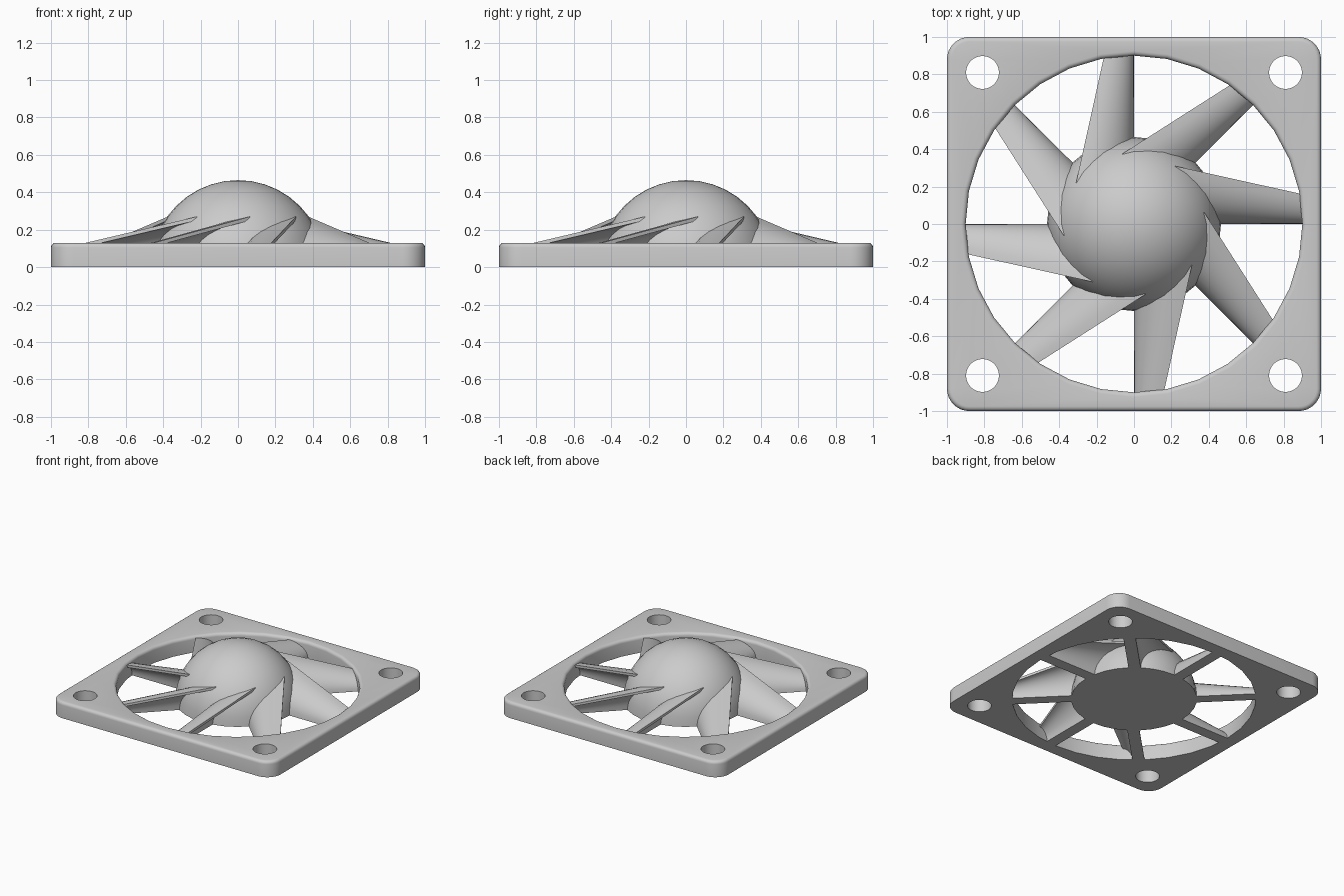
import bpy, bmesh, math
from math import sin, cos, pi
from mathutils import Matrix

cube = bpy.data.objects.get("Cube")
if cube:
    bpy.data.objects.remove(cube, do_unlink=True)

GREY = (0.6, 0.6, 0.6, 1.0)
mat = bpy.data.materials.new("light grey")
mat.use_nodes = True
mat.diffuse_color = GREY
mat.node_tree.nodes["Principled BSDF"].inputs["Base Color"].default_value = GREY

HEIGHT = 0.13        # frame thickness
HUB_R = 0.465        # dome radius
BLADES = 8


def finish(bm, name):
    """Turn a bmesh into a smooth shaded object with crisp edges."""
    bmesh.ops.recalc_face_normals(bm, faces=bm.faces[:])
    mesh = bpy.data.meshes.new(name)
    bm.to_mesh(mesh)
    bm.free()
    mesh.materials.append(mat)
    ob = bpy.data.objects.new(name, mesh)
    bpy.context.collection.objects.link(ob)
    bpy.ops.object.select_all(action='DESELECT')
    ob.select_set(True)
    bpy.context.view_layer.objects.active = ob
    bpy.ops.object.shade_smooth_by_angle(angle=math.radians(35))
    return ob


def circle(cx, cy, r, n=32):
    return [(cx + r * cos(2 * pi * i / n), cy + r * sin(2 * pi * i / n)) for i in range(n)]


def rounded_square(half, r, steps=8):
    pts = []
    for q, (sx, sy) in enumerate([(1, 1), (-1, 1), (-1, -1), (1, -1)]):
        for i in range(steps + 1):
            a = (q + i / steps) * pi / 2
            pts.append((sx * (half - r) + r * cos(a), sy * (half - r) + r * sin(a)))
    return pts


def bridge(bm, rings):
    """Skin closed rings of vertices with quads."""
    for a, b in zip(rings, rings[1:]):
        for i in range(len(a)):
            j = (i + 1) % len(a)
            bm.faces.new((a[i], a[j], b[j], b[i]))


# Frame: walls for the outline and every hole, then the flat bottom and top
bm = bmesh.new()
ROUND = 0.025
fillet = [(0, 0)] + [(ROUND * (1 - cos(t * pi / 8)), HEIGHT - ROUND + ROUND * sin(t * pi / 8))
                     for t in range(5)]
straight = [(0, 0), (0, HEIGHT)]
outlines = [(lambda d: rounded_square(1 - d, 0.12 - d), fillet),
            (lambda d: circle(0, 0, 0.9 + d), fillet)]
for sx in (-1, 1):
    for sy in (-1, 1):
        outlines.append((lambda d, sx=sx, sy=sy: circle(sx * 0.81, sy * 0.81, 0.088), straight))

caps = ([], [])
for outline, profile in outlines:
    rings = [[bm.verts.new((x, y, z)) for x, y in outline(d)] for d, z in profile]
    bridge(bm, rings)
    for cap, ring in zip(caps, (rings[0], rings[-1])):
        cap += [bm.edges.get((v, ring[i - 1])) for i, v in enumerate(ring)]
for cap, nz in zip(caps, (-1, 1)):
    bmesh.ops.triangle_fill(bm, use_beauty=True, edges=cap, normal=(0, 0, nz))
finish(bm, "frame")

# Hub: half sphere with a flat base
bm = bmesh.new()
bmesh.ops.create_uvsphere(bm, u_segments=32, v_segments=20, radius=HUB_R)
bmesh.ops.delete(bm, geom=[v for v in bm.verts if v.co.z < -0.001], context='VERTS')
bmesh.ops.holes_fill(bm, edges=[e for e in bm.edges if e.is_boundary], sides=0)
finish(bm, "hub_dome")


# Blade: curled section, lofted from inside the hub to the frame
def blade_section(y):
    f = (y - 0.22) / (0.92 - 0.22)
    width = 0.31 + (0.155 - 0.31) * f
    height = 0.27 + (0.105 - 0.27) * f
    foot = 0.09
    lip = 0.02
    arc = [i * pi / 16 for i in range(9)]
    outer = [(-width * (1 - cos(t)), y, height * sin(t)) for t in arc]
    inner = [(-foot - (width - foot) * (1 - cos(t)), y, (height - lip) * sin(t)) for t in arc]
    return outer + inner[::-1]


for k in range(BLADES):
    bm = bmesh.new()
    rings = [[bm.verts.new(p) for p in blade_section(0.22 + 0.7 * i / 10)] for i in range(11)]
    bridge(bm, rings)
    bm.faces.new(rings[0])
    bm.faces.new(rings[-1])
    bm.transform(Matrix.Rotation(2 * pi * k / BLADES, 4, 'Z'))
    finish(bm, f"blade_{k + 1}")
